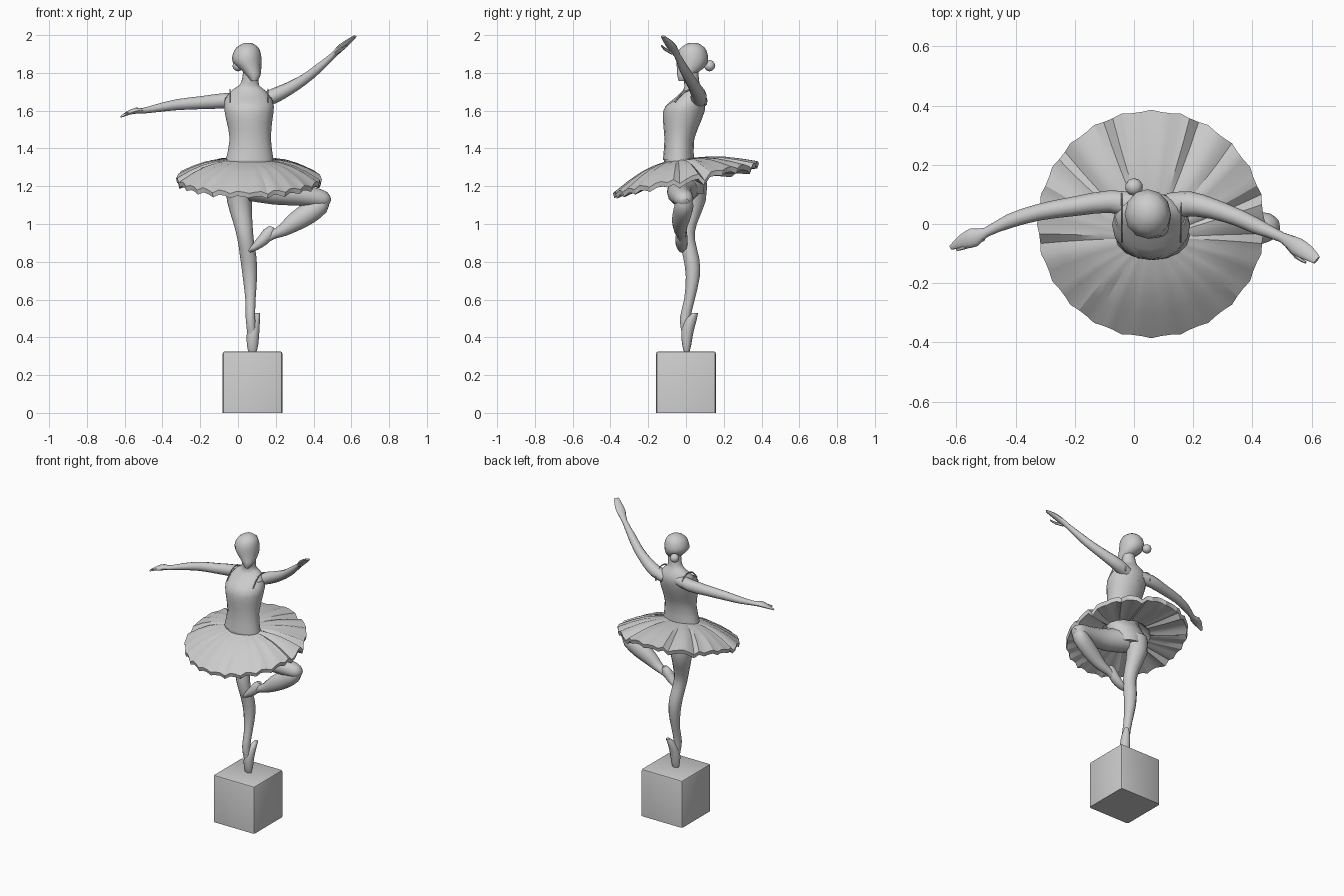
import bpy, bmesh, math, random
from mathutils import Vector

random.seed(4)
if "Cube" in bpy.data.objects:
    bpy.data.objects.remove(bpy.data.objects["Cube"])

grey = bpy.data.materials.new("plain_grey")
grey.use_nodes = True
grey.diffuse_color = (0.6, 0.6, 0.6, 1)
grey.node_tree.nodes["Principled BSDF"].inputs["Base Color"].default_value = (0.6, 0.6, 0.6, 1)

X, Y, Z = Vector((1, 0, 0)), Vector((0, 1, 0)), Vector((0, 0, 1))


def finish(name, bm, angle=40):
    bmesh.ops.recalc_face_normals(bm, faces=bm.faces)
    mesh = bpy.data.meshes.new(name)
    bm.to_mesh(mesh)
    bm.free()
    obj = bpy.data.objects.new(name, mesh)
    bpy.context.collection.objects.link(obj)
    mesh.materials.append(grey)
    bpy.ops.object.select_all(action='DESELECT')
    obj.select_set(True)
    bpy.context.view_layer.objects.active = obj
    bpy.ops.object.shade_smooth_by_angle(angle=math.radians(angle))
    return obj


def bridge(bm, rings):
    for low, high in zip(rings, rings[1:]):
        n = len(low)
        for i in range(n):
            j = (i + 1) % n
            bm.faces.new((low[i], low[j], high[j], high[i]))


def smooth_rows(rows, steps):
    """Catmull-Rom interpolation between the given sections."""
    pts = [Vector(r) for r in rows]
    out = []
    for i in range(len(pts) - 1):
        a, b, c, d = pts[max(i - 1, 0)], pts[i], pts[i + 1], pts[min(i + 2, len(pts) - 1)]
        for s in range(steps):
            t = s / steps
            out.append(0.5 * (2 * b + (c - a) * t + (2 * a - 5 * b + 4 * c - d) * t * t
                              + (3 * b - a - 3 * c + d) * t ** 3))
    return out + [pts[-1]]


def loft_mesh(rows, ref=Y, flat=False, sides=12, steps=2):
    """Skin oval sections (x, y, z, half width, half depth) along a path."""
    rows = smooth_rows(rows, steps)
    centres = [Vector(r[:3]) for r in rows]
    bm, rings = bmesh.new(), []
    for i, row in enumerate(rows):
        tangent = Z if flat else centres[min(i + 1, len(rows) - 1)] - centres[max(i - 1, 0)]
        side = tangent.cross(ref).normalized()
        up = side.cross(tangent).normalized()
        ring = []
        for k in range(sides):
            a = math.tau * k / sides
            ring.append(bm.verts.new(centres[i] + side * row[3] * math.cos(a) + up * row[4] * math.sin(a)))
        rings.append(ring)
    bridge(bm, rings)
    bm.faces.new(rings[0])
    bm.faces.new(rings[-1])
    return bm


def loft(name, rows, **options):
    return finish(name, loft_mesh(rows, **options))


# Pedestal block with softened edges
bm = bmesh.new()
bmesh.ops.create_cube(bm, size=0.316)
bmesh.ops.translate(bm, verts=bm.verts, vec=(0.077, 0, 0.158))
bmesh.ops.scale(bm, verts=bm.verts, vec=(1, 1, 1.03))
bmesh.ops.bevel(bm, geom=[e for e in bm.edges if max(v.co.z for v in e.verts) > 0.1],
                offset=0.012, segments=2, affect='EDGES', profile=0.5)
finish("pedestal", bm, 30)

# Torso and neck
torso = [(.05, .02, 1.16, .09, .08), (.06, 0, 1.25, .13, .095), (.062, -.04, 1.34, .122, .078),
         (.065, -.035, 1.45, .105, .075), (.06, -.02, 1.55, .118, .098), (.058, -.005, 1.62, .128, .106),
         (.055, .025, 1.67, .118, .08), (.055, .037, 1.71, .085, .052), (.06, .033, 1.735, .052, .042),
         (.066, .028, 1.77, .044, .04), (.07, .025, 1.82, .042, .04)]
loft("torso", torso, flat=True, sides=16)

# Bodice: a slightly larger shell cut to a V neckline
bm = loft_mesh([(x, y, z, a + .004, b + .004) for x, y, z, a, b in torso[2:7]], flat=True, sides=16)
MID, NECK, SLOPE = 0.058, 1.6, 0.7
for sign in (-1, 1):
    bmesh.ops.bisect_plane(bm, geom=bm.verts[:] + bm.edges[:] + bm.faces[:],
                           plane_co=(MID, 0, NECK), plane_no=(-sign * SLOPE, 0, 1))
gone = []
for face in bm.faces:
    c = face.calc_center_median()
    if c.z > NECK + SLOPE * abs(c.x - MID) or len(face.verts) > 8:
        gone.append(face)
bmesh.ops.delete(bm, geom=gone, context='FACES')
finish("bodice", bm)

# Shoulder straps
for label, s in (("right", -1), ("left", 1)):
    x = MID + s * 0.1
    loft(label + "_strap", [(x, -.06, 1.645, .005, .003), (x, -.01, 1.7, .005, .003), (x, .05, 1.712, .005, .003),
                            (x, .1, 1.68, .005, .003), (x, .105, 1.63, .005, .003)], ref=X, sides=6)

# Head, turned a little towards its left, with a hair bun
loft("head", [(.086, -.02, 1.757, .016, .018), (.083, -.006, 1.785, .036, .04), (.067, .02, 1.82, .056, .068),
              (.048, .033, 1.86, .077, .083), (.047, .034, 1.9, .074, .08), (.05, .036, 1.935, .058, .062),
              (.052, .038, 1.958, .022, .024)], flat=True)
bm = bmesh.new()
bmesh.ops.create_icosphere(bm, subdivisions=2, radius=0.03)
bmesh.ops.translate(bm, verts=bm.verts, vec=(0, .125, 1.838))
finish("hair_bun", bm)

# Arms, each running from shoulder to fingertips
loft("right_arm", [(0, .06, 1.66, .045, .035), (-.08, .076, 1.652, .038, .04), (-.2, .06, 1.642, .033, .034),
                   (-.32, .04, 1.632, .028, .029), (-.42, .01, 1.615, .024, .022), (-.5, -.028, 1.6, .016, .015),
                   (-.54, -.045, 1.6, .032, .016), (-.58, -.06, 1.588, .024, .011),
                   (-.62, -.08, 1.567, .007, .004)], ref=Z)
loft("right_thumb", [(-.51, -.045, 1.602, .012, .01), (-.55, -.07, 1.592, .009, .008),
                     (-.6, -.088, 1.585, .004, .004)], ref=Z, sides=6)
loft("left_arm", [(.12, .06, 1.65, .045, .035), (.19, .068, 1.678, .042, .04), (.27, .05, 1.717, .034, .034),
                  (.35, .022, 1.765, .029, .028), (.42, -.01, 1.82, .026, .024), (.5, -.045, 1.89, .017, .016),
                  (.55, -.075, 1.938, .03, .016), (.59, -.1, 1.97, .025, .011),
                  (.618, -.122, 1.993, .015, .005)], ref=Z)
loft("left_thumb", [(.52, -.07, 1.905, .011, .01), (.55, -.11, 1.925, .008, .008),
                    (.58, -.13, 1.945, .004, .004)], ref=Z, sides=6)

# Standing leg and its pointed foot
loft("right_leg", [(.02, .03, 1.22, .085, .08), (.008, .038, 1.12, .066, .066), (.027, .012, 1.0, .05, .045),
                   (.04, .006, .92, .043, .041), (.055, .028, .82, .043, .042), (.063, .036, .72, .038, .037),
                   (.066, .018, .6, .027, .028), (.066, -.005, .5, .025, .028),
                   (.073, 0, .42, .024, .022)], flat=True)
loft("right_foot", [(.077, .004, .326, .022, .015), (.077, .004, .36, .03, .024), (.08, .008, .43, .033, .032),
                    (.09, .026, .49, .026, .03), (.103, .05, .53, .014, .014)], flat=True)

# Raised leg: thigh, shin and pointed foot
loft("left_thigh", [(.08, 0, 1.2, .08, .08), (.2, -.03, 1.172, .07, .072), (.32, -.03, 1.155, .058, .062),
                    (.42, -.015, 1.138, .05, .054), (.465, -.008, 1.127, .04, .044), (.488, -.005, 1.12, .015, .02)])
loft("left_shin", [(.462, -.008, 1.135, .025, .035), (.435, -.01, 1.1, .05, .05), (.37, -.02, 1.055, .057, .05),
                   (.3, -.03, 1.01, .05, .044), (.24, -.03, .968, .034, .034), (.19, -.025, .945, .024, .026),
                   (.15, -.024, .92, .02, .02)])
loft("left_foot", [(.178, -.02, .985, .014, .014), (.165, -.022, .955, .032, .028), (.13, -.025, .913, .03, .032),
                   (.09, -.022, .878, .02, .028), (.06, -.02, .855, .007, .014)])

# Tilted pleated skirt: top, rim and underside in one closed surface
COUNT = 72
deep_folds = [round(a / 360 * COUNT) for a in (16, 65, 116, 138, 192, 353)]
pleats = []
for i in range(COUNT):
    depth = 0.006 * (1 if i % 3 else -1) + random.uniform(-.004, .004)
    pleats.append(depth - (0.028 if i in deep_folds else 0))
profile = [(t / 4, 0, 0) for t in range(5)] + [(.98, -.026, 1), (.6, -.012, 1), (.25, 0, 1)]
bm, rings = bmesh.new(), []
for t, drop, under in profile:
    ring = []
    for i in range(COUNT):
        a = math.tau * i / COUNT
        scallop = 0.004 * t * math.cos(a * 24)
        r = 0.105 + 0.277 * t + scallop
        x = 0.058 + r * math.cos(a)
        y = -0.035 * (1 - t) + r * math.sin(a) * (0.8 + 0.2 * t)
        inner = (1.26 + 0.2 * y) if under else (1.345 + 0.15 * y)
        rim = 1.245 + 0.21 * y
        z = inner + (rim - inner) * t + drop + pleats[i] * t
        if not under:
            z += 0.022 * math.sin(math.pi * t)
        ring.append(bm.verts.new((x, y, z)))
    rings.append(ring)
bridge(bm, rings + [rings[0]])
finish("skirt", bm, 25)
